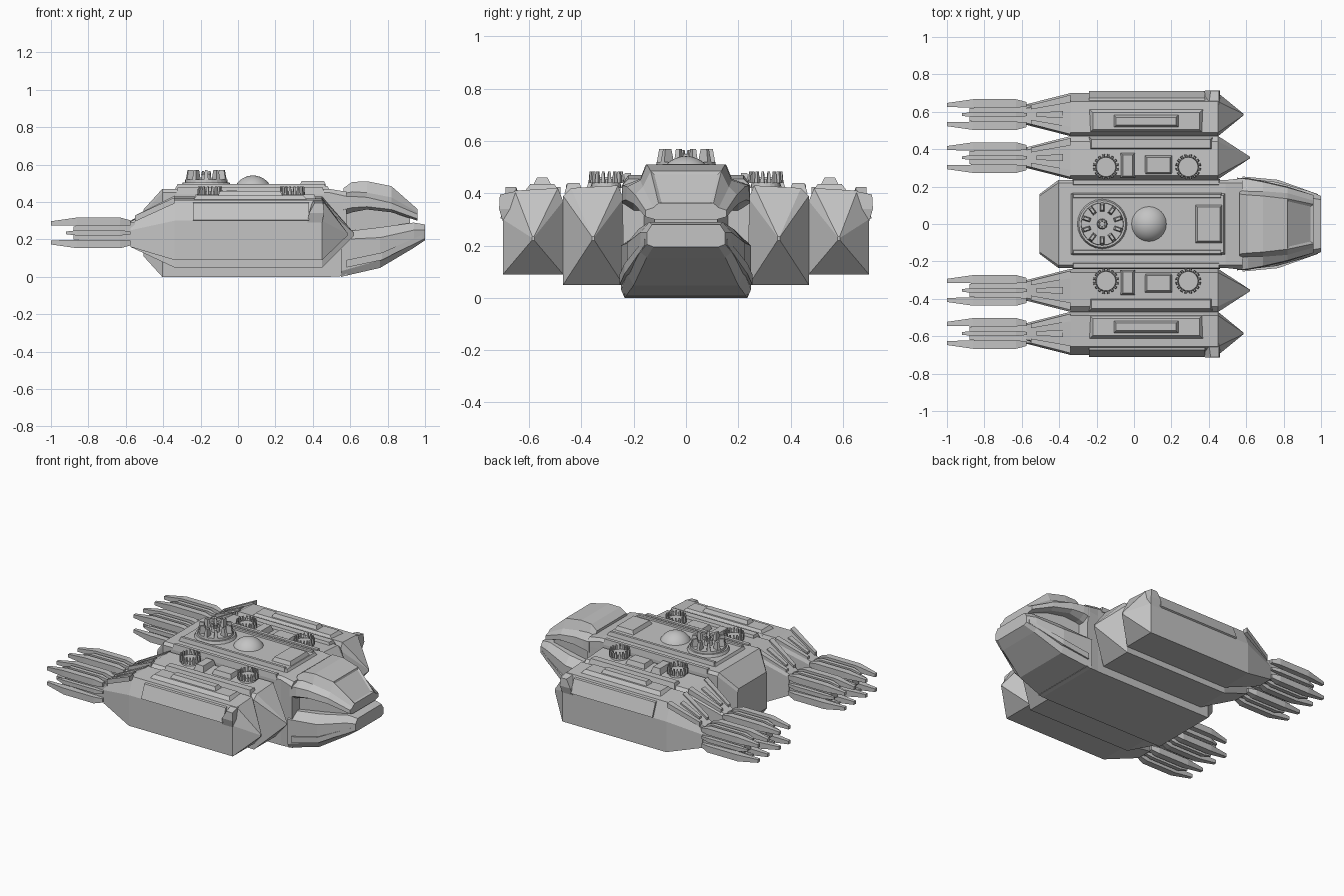
import bpy, bmesh, math
from mathutils import Matrix, Vector

if "Cube" in bpy.data.objects:
    bpy.data.objects.remove(bpy.data.objects["Cube"])

grey = bpy.data.materials.new("hull_grey")
grey.diffuse_color = (0.55, 0.55, 0.55, 1)
grey.use_nodes = True
grey.node_tree.nodes["Principled BSDF"].inputs["Base Color"].default_value = grey.diffuse_color


def finish(name, bm, mirror=False):
    bmesh.ops.recalc_face_normals(bm, faces=bm.faces)
    me = bpy.data.meshes.new(name)
    bm.to_mesh(me)
    bm.free()
    me.materials.append(grey)
    ob = bpy.data.objects.new(name, me)
    bpy.context.collection.objects.link(ob)
    if mirror:
        m = ob.modifiers.new("mirror", 'MIRROR')
        m.use_axis = (False, True, False)
    return ob


def add_loft(bm, rings):
    vs = [[bm.verts.new(p) for p in r] for r in rings]
    n = len(vs[0])
    for a, b in zip(vs, vs[1:]):
        for i in range(n):
            j = (i + 1) % n
            bm.faces.new((a[i], a[j], b[j], b[i]))
    bm.faces.new(vs[0])
    bm.faces.new(vs[-1])


def loft(name, rings, mirror=False):
    bm = bmesh.new()
    add_loft(bm, rings)
    return finish(name, bm, mirror)


def sym(x, half):
    """Closed ring at x from (y, z) points on the +y half, bottom to top."""
    return [(x, y, z) for y, z in half] + [(x, -y, z) for y, z in reversed(half)]


def rect(x, yc, hy, zc, hz):
    return [(x, yc - hy, zc - hz), (x, yc + hy, zc - hz), (x, yc + hy, zc + hz), (x, yc - hy, zc + hz)]


def plate(name, x0, x1, y0, y1, z0, z1, inset=0.01, mirror=False):
    i = inset
    ring = lambda d, z: [(x0 + d, y0 + d, z), (x1 - d, y0 + d, z), (x1 - d, y1 - d, z), (x0 + d, y1 - d, z)]
    return loft(name, [ring(0, z0), ring(i, z1)], mirror)


def add_cyl(bm, x, y, z0, z1, r0, r1, seg=20):
    bmesh.ops.create_cone(bm, cap_ends=True, segments=seg, radius1=r0, radius2=r1, depth=z1 - z0,
                          matrix=Matrix.Translation((x, y, (z0 + z1) / 2)))


def add_teeth(bm, x, y, n, r0, r1, w, z0, z1):
    for k in range(n):
        a = 2 * math.pi * (k + 0.5) / n
        d, t = Vector((math.cos(a), math.sin(a), 0)), Vector((-math.sin(a), math.cos(a), 0))
        c = Vector((x, y, 0))
        rings = []
        for z, s in ((z0, 1), (z1, 0.6)):
            rm, rh = (r0 + r1) / 2, (r1 - r0) / 2 * s
            rings.append([c + d * (rm + u * rh) + t * v * w * s + Vector((0, 0, z))
                          for u, v in ((-1, -1), (1, -1), (1, 1), (-1, 1))])
        add_loft(bm, rings)


# central hull
body = [(.235, 0), (.235, .40), (.235, .45), (.22, .47)]
loft("central_hull", [
    sym(-.505, [(.16, .11), (.16, .28), (.16, .34), (.15, .36)]),
    sym(-.405, body), sym(.49, body),
    sym(.58, [(.235, .005), (.245, .40), (.245, .43), (.22, .455)])])
plate("deck", -.34, .49, -.165, .165, .465, .487, .012)
plate("deck_rail", -.33, .47, .135, .165, .47, .497, .006, True)
plate("edge_rail", -.33, .46, .205, .24, .44, .478, .006, True)
plate("front_hatch", .325, .475, -.105, .105, .48, .512, .015)

# nose: inner core, lower jaw, helmet with inset screen
loft("nose_core", [rect(.5, 0, .17, .28, .14), rect(.92, 0, .12, .28, .06)])
loft("lower_jaw", [
    sym(.55, [(.235, 0), (.248, .03), (.248, .2), (.19, .24)]),
    sym(.76, [(.20, .048), (.225, .09), (.225, .21), (.18, .265)]),
    sym(.94, [(.15, .155), (.175, .175), (.175, .25), (.14, .29)]),
    sym(1.0, [(.125, .195), (.15, .205), (.15, .25), (.13, .28)])])
helmet = loft("nose_helmet", [
    sym(.565, [(.2, .33), (.245, .36), (.245, .43), (.18, .445), (.16, .475)]),
    sym(.61, [(.2, .345), (.245, .37), (.24, .43), (.175, .455), (.155, .507)]),
    sym(.69, [(.2, .36), (.23, .375), (.225, .425), (.175, .45), (.15, .511)]),
    sym(.82, [(.17, .345), (.2, .36), (.195, .395), (.165, .425), (.135, .485)]),
    sym(.96, [(.12, .30), (.155, .31), (.155, .335), (.125, .345), (.105, .362)])])
bm = bmesh.new()
bm.from_mesh(helmet.data)
screen = [f for f in bm.faces if f.normal.z > .6 and f.normal.x > .4 and abs(f.calc_center_median().y) < .01]
bmesh.ops.inset_region(bm, faces=screen, thickness=.018, depth=-.008)
bm.to_mesh(helmet.data)
bm.free()
# jaw side ribs
loft("jaw_rib", [rect(.58, .24, .014, .07, .02), rect(.77, .222, .014, .11, .02),
                 rect(.985, .147, .012, .213, .012)], True)

# dome and main turret
bm = bmesh.new()
bmesh.ops.create_uvsphere(bm, u_segments=32, v_segments=16, radius=.107,
                          matrix=Matrix.Translation((.08, 0, .435)))
dome = finish("sensor_dome", bm)
for p in dome.data.polygons:
    p.use_smooth = True
bm = bmesh.new()
add_cyl(bm, -.17, 0, .47, .505, .14, .125, 24)
add_cyl(bm, -.17, 0, .5, .52, .115, .113, 24)
add_cyl(bm, -.17, 0, .51, .55, .03, .024, 12)
add_teeth(bm, -.17, 0, 10, .065, .112, .012, .515, .57)
add_teeth(bm, -.17, 0, 6, .012, .028, .005, .545, .566)
finish("main_turret", bm)

# small deck turrets on the inner pods
for i, x in enumerate((-.15, .29)):
    bm = bmesh.new()
    add_cyl(bm, x, .305, .42, .455, .058, .052)
    add_teeth(bm, x, .305, 16, .05, .068, .007, .44, .484)
    finish(f"small_turret_{i}", bm, True)


# side pods
def pod(tag, y0, y1, z0, zt, cut, drop, tip):
    mid = (y0 + y1) / 2
    prof = [(y0, z0), (y1, z0), (y1, zt - drop), (y1 - cut, zt - .01), (y0 + .02, zt), (y0, zt - .05)]

    def ring(x, sy, lo, hi):
        return [(x, mid + (y - mid) * sy, lo + (z - z0) / (zt - z0) * (hi - lo)) for y, z in prof]
    loft(tag + "_pod", [ring(-.575, .48, .16, .30), ring(-.34, 1, z0, zt), ring(.45, 1, z0, zt),
                        ring(tip, .04, .22, .235)], True)
    # sloping ribs on the tapered tail, top and side
    for s in (-1, 1):
        loft(tag + "_tail_rib", [rect(-.55, mid + s * .04, .012, .312, .016),
                                 rect(-.34, mid + s * .085, .02, zt - .012, .016)], True)
    loft(tag + "_tail_spine", [rect(-.52, mid, .012, .325, .014),
                               rect(-.38, mid, .018, zt - .03, .014)], True)
    # engine: core, four corner prongs and four slim middle prongs
    bm = bmesh.new()
    add_loft(bm, [rect(-.55, mid, .05, .235, .06), rect(-.64, mid, .05, .235, .05),
                  rect(-.88, mid, .035, .235, .035)])

    def prong(dy, dz, end, h):
        y, z = mid + dy, .235 + dz
        add_loft(bm, [rect(-.575, mid + dy * .9, h * .6, .235 + dz * .9, h * .6), rect(-.63, y, h, z, h),
                      rect(-.86, y, h, z, h), rect(end, mid + dy * .85, h * .5, .235 + dz * .85, h * .5)])
    for sy in (-1, 1):
        for sz in (-1, 1):
            prong(sy * .06, sz * .06, -1.0, .022)
        prong(sy * .065, 0, -.92, .014)
        prong(0, sy * .065, -.92, .014)
    finish(tag + "_engine", bm, True)


pod("inner", .24, .47, .05, .43, .03, .04, .62)
pod("outer", .47, .70, .09, .42, .045, .12, .585)

# inner pod deck boxes
plate("deck_box_narrow", -.072, .005, .245, .38, .42, .462, .012, True)
plate("deck_box_wide", .057, .205, .263, .367, .42, .455, .012, True)
plate("inner_side_rail", -.24, .42, .395, .465, .40, .44, .012, True)

# outer pod ridge, side pad and front fin
plate("outer_ridge", -.24, .37, .485, .615, .41, .436, .02, True)
plate("outer_ridge_top", -.11, .24, .515, .585, .43, .46, .015, True)
pad = [(.69, .295), (.71, .305), (.675, .395), (.65, .40)]
loft("outer_side_pad", [[(x, y, z) for y, z in pad] for x in (-.24, .38)], True)
loft("front_fin", [
    [(x, y, z) for x, y, z in ((.37, .655, .29), (.45, .655, .29), (.45, .7, .29), (.37, .7, .29))],
    [(.38, .655, .34), (.46, .655, .34), (.46, .715, .34), (.38, .715, .34)],
    [(.40, .64, .41), (.455, .64, .41), (.455, .712, .395), (.41, .712, .395)]], True)
